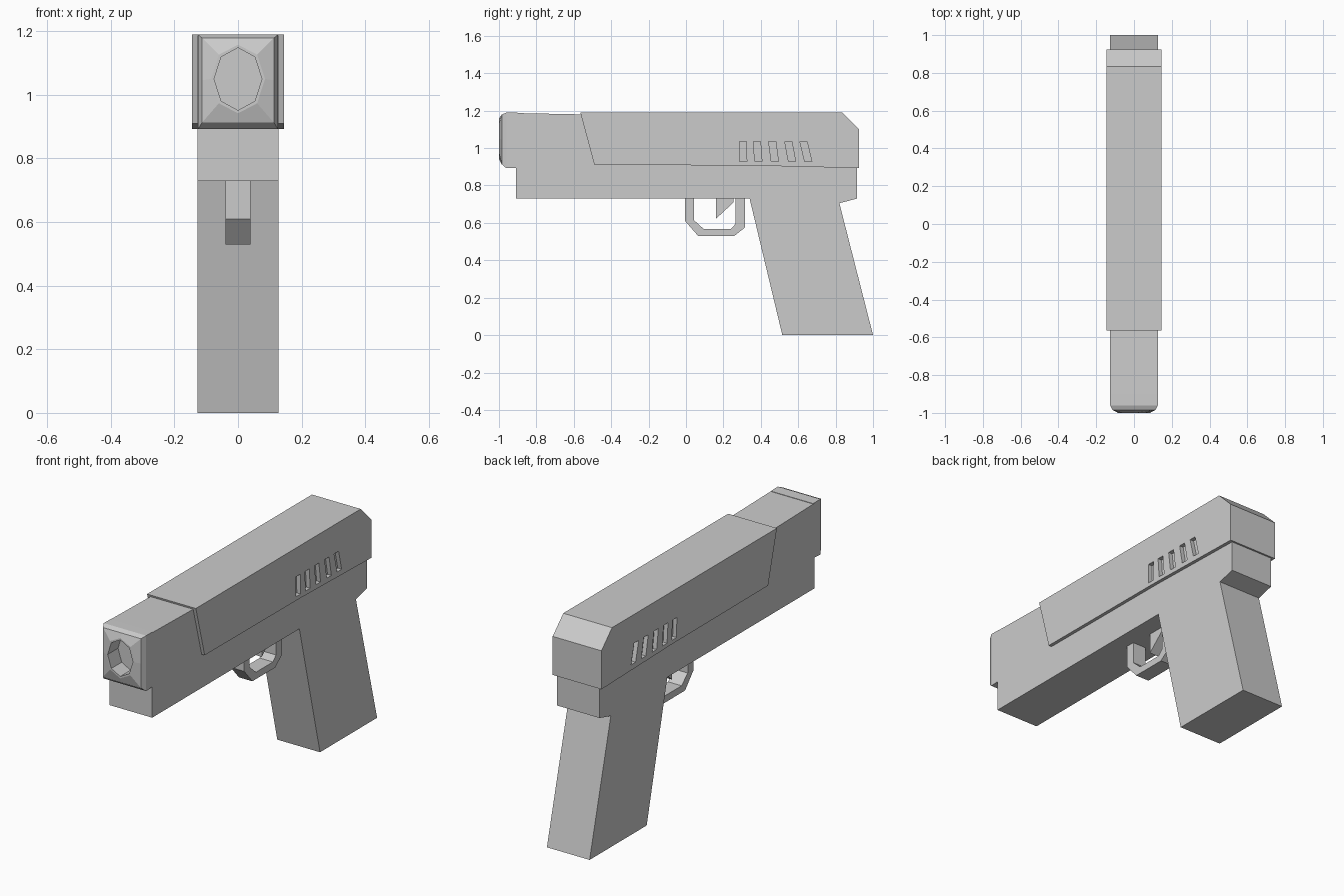
import bpy, bmesh, math

if "Cube" in bpy.data.objects:
    bpy.data.objects.remove(bpy.data.objects["Cube"])

def make_object(name, bm):
    bmesh.ops.recalc_face_normals(bm, faces=bm.faces)
    mesh = bpy.data.meshes.new(name)
    bm.to_mesh(mesh)
    bm.free()
    ob = bpy.data.objects.new(name, mesh)
    bpy.context.collection.objects.link(ob)
    return ob

def add_prism(bm, profile, x0, x1):
    """Extrude a side profile of (y, z) points from x0 to x1."""
    face = bm.faces.new([bm.verts.new((x0, y, z)) for y, z in profile])
    res = bmesh.ops.extrude_face_region(bm, geom=[face], use_keep_orig=True)
    verts = [g for g in res["geom"] if isinstance(g, bmesh.types.BMVert)]
    bmesh.ops.translate(bm, verts=verts, vec=(x1 - x0, 0, 0))

def prism(name, profile, half):
    bm = bmesh.new()
    add_prism(bm, profile, -half, half)
    return make_object(name, bm)

# Frame and raked grip
prism("frame_and_grip", [
    (-0.91, 0.73), (0.34, 0.73), (0.515, 0), (1.0, 0), (0.82, 0.705),
    (0.915, 0.73), (0.915, 0.91), (-0.45, 0.93), (-0.5, 1.18),
    (-0.56, 1.18), (-0.91, 1.187)], 0.127)

# Upper slide
slide = prism("slide", [
    (-0.565, 1.19), (-0.49, 0.91), (0.33, 0.907), (0.925, 0.893),
    (0.925, 1.10), (0.835, 1.19)], 0.145)

# Recessed slots on both sides of the slide
bm = bmesh.new()
for i, y in enumerate((0.305, 0.383, 0.468, 0.557, 0.641)):
    lean = 0.003 * i
    slot = [(y - 0.018 + lean, 0.928), (y + 0.02 + lean, 0.928),
            (y + 0.018 - lean, 1.035), (y - 0.02 - lean, 1.035)]
    for s in (-1, 1):
        add_prism(bm, slot, s * 0.122, s * 0.17)
cutter = make_object("slot_cutter", bm)
cutter.hide_render = True
cutter.hide_set(True)
mod = slide.modifiers.new("slots", 'BOOLEAN')
mod.operation = 'DIFFERENCE'
mod.solver = 'EXACT'
mod.object = cutter

# Trigger guard and trigger
prism("trigger_guard", [
    (-0.005, 0.735), (-0.005, 0.61), (0.065, 0.53), (0.258, 0.53),
    (0.315, 0.575), (0.315, 0.735), (0.265, 0.735), (0.265, 0.595),
    (0.24, 0.567), (0.095, 0.567), (0.042, 0.615), (0.042, 0.735)], 0.04)
prism("trigger", [(0.16, 0.735), (0.16, 0.622), (0.255, 0.71), (0.255, 0.735)], 0.03)

# Muzzle block: square rings closing to an octagonal bore
def ring(bm, y, rx, rz, zc, square):
    verts = []
    for k in range(8):
        c, s = math.cos(k * math.pi / 4), math.sin(k * math.pi / 4)
        if square:
            c, s = round(c), round(s)
        verts.append(bm.verts.new((rx * c, y, zc + rz * s)))
    return verts

bm = bmesh.new()
rings = [ring(bm, *r) for r in (
    (-0.90, 0.126, 0.147, 1.042, True),
    (-0.96, 0.126, 0.149, 1.041, True),
    (-0.985, 0.113, 0.133, 1.046, True),
    (-1.0, 0.085, 0.108, 1.05, False),
    (-1.0, 0.075, 0.098, 1.05, False),
    (-0.912, 0.075, 0.098, 1.05, False))]
for a, b in zip(rings, rings[1:]):
    for k in range(8):
        j = (k + 1) % 8
        bm.faces.new((a[k], a[j], b[j], b[k]))
bm.faces.new(rings[0])
bm.faces.new(rings[-1])
make_object("muzzle", bm)
